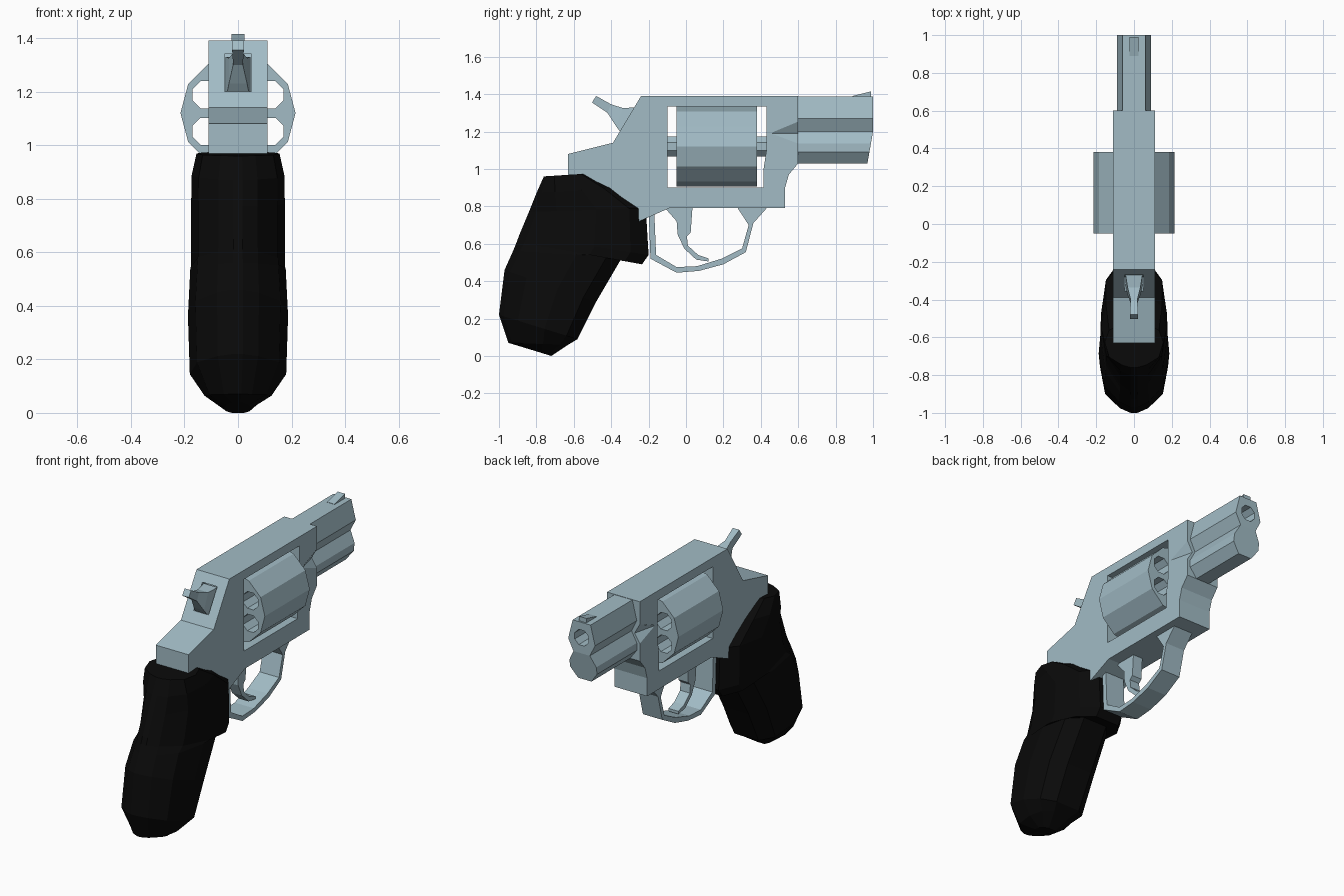
import bpy, bmesh
from math import cos, sin, pi, radians


def material(name, color):
    m = bpy.data.materials.new(name)
    m.diffuse_color = color
    return m


STEEL = material("steel", (0.36, 0.50, 0.56, 1))
BLACK = material("black_rubber", (0.003, 0.003, 0.003, 1))


def loft(name, rings, mat=STEEL):
    """Skin equal-length closed rings and cap both ends."""
    bm = bmesh.new()
    loops = [[bm.verts.new(p) for p in ring] for ring in rings]
    n = len(loops[0])
    for a, b in zip(loops, loops[1:]):
        for i in range(n):
            j = (i + 1) % n
            bm.faces.new((a[i], a[j], b[j], b[i]))
    bm.faces.new(loops[0])
    bm.faces.new(loops[-1])
    bmesh.ops.recalc_face_normals(bm, faces=bm.faces)
    me = bpy.data.meshes.new(name)
    bm.to_mesh(me)
    bm.free()
    me.materials.append(mat)
    ob = bpy.data.objects.new(name, me)
    bpy.context.collection.objects.link(ob)
    return ob


def plate(name, yz, half):
    """Side profile given a thickness across x."""
    return loft(name, [[(x, y, z) for y, z in yz] for x in (-half, half)])


def bar(name, xz, y0, y1):
    """Cross-section run along y."""
    return loft(name, [[(x, y, z) for x, z in xz] for y in (y0, y1)])


def ngon(n, r, cx, cz, turn=0.0):
    return [(cx + r * cos(2 * pi * i / n + turn), cz + r * sin(2 * pi * i / n + turn))
            for i in range(n)]


def mirrored(half):
    return half + [(-x, z) for x, z in reversed(half)]


def cut(ob, cutter):
    cutter.hide_render = True
    mod = ob.modifiers.new("cut", 'BOOLEAN')
    mod.operation, mod.solver, mod.object = 'DIFFERENCE', 'EXACT', cutter
    bpy.context.view_layer.objects.active = ob
    bpy.ops.object.modifier_apply(modifier=mod.name)
    bpy.data.objects.remove(cutter)


# Frame with open window, hammer slot and side grooves at its front
frame = plate("frame", [
    (-0.24, 1.39), (0.60, 1.39), (0.60, 1.03), (0.55, 0.97), (0.53, 0.90), (0.53, 0.79),
    (-0.09, 0.79), (-0.25, 0.72), (-0.30, 0.80), (-0.45, 0.90), (-0.63, 0.93),
    (-0.63, 1.08), (-0.39, 1.14)], 0.11)
cut(frame, plate("window_cutter", [
    (-0.10, 1.335), (0.43, 1.335), (0.43, 1.10), (0.415, 1.0), (0.415, 0.90), (-0.10, 0.90)], 0.3))
cut(frame, plate("hammer_slot_cutter", [
    (-0.27, 1.34), (-0.23, 1.34), (-0.28, 1.20), (-0.36, 1.20), (-0.45, 1.25), (-0.4, 1.34)], 0.05))
for s in (-1, 1):
    cut(frame, loft("groove_cutter", [
        [(s * 0.113, 0.46, 1.20), (s * 0.109, 0.46, 1.19), (s * 0.113, 0.46, 1.18)],
        [(s * 0.115, 0.62, 1.27), (s * 0.070, 0.62, 1.19), (s * 0.115, 0.62, 1.12)]]))

# Twelve-sided cylinder with six through chambers, and its axle
AXIS = 1.12
drum = bar("cylinder", ngon(12, 0.215, 0, AXIS), -0.05, 0.38)
for i in range(6):
    a = radians(30 + 60 * i)
    cut(drum, bar("chamber_cutter",
                  ngon(8, 0.055, 0.137 * cos(a), AXIS + 0.137 * sin(a), pi / 8), -0.2, 0.5))
bar("cylinder_axle", ngon(8, 0.058, 0, AXIS, pi / 8), -0.11, 0.44)

# Barrel with bore, and the slanted lug below
barrel = bar("barrel", mirrored([(0.06, 1.388), (0.09, 1.27), (0.055, 1.20)]), 0.59, 1.0)
cut(barrel, bar("bore_cutter", ngon(8, 0.05, 0, 1.295, pi / 8), 0.66, 1.05))
lug = mirrored([(0.055, 1.20), (0.09, 1.135), (0.09, 1.09), (0.045, 1.03)])
loft("barrel_lug", [[(x, 0.59, z) for x, z in lug],
                    [(x, 1.0 - 0.03 * (1.20 - z) / 0.17, z) for x, z in lug]])

# Front sight ramp
plate("front_sight", [(0.89, 1.38), (0.89, 1.39), (0.99, 1.415), (0.99, 1.38)], 0.025)

# Hammer: upper edge, lower edge, half width
hammer = [((-0.26, 1.33), (-0.33, 1.17), 0.046), ((-0.335, 1.325), (-0.375, 1.23), 0.034),
          ((-0.40, 1.345), (-0.42, 1.30), 0.018), ((-0.48, 1.39), (-0.503, 1.355), 0.022)]
loft("hammer", [[(-w, *up), (w, *up), (w, *lo), (-w, *lo)] for up, lo, w in hammer])

# Trigger guard strap
plate("trigger_guard", [
    (-0.20, 0.78), (-0.19, 0.52), (-0.05, 0.445), (0.07, 0.455), (0.20, 0.49), (0.32, 0.555),
    (0.36, 0.71), (0.44, 0.80), (0.27, 0.80), (0.335, 0.70), (0.30, 0.575), (0.19, 0.52),
    (0.06, 0.48), (-0.05, 0.475), (-0.16, 0.54), (-0.17, 0.78)], 0.065)

# Trigger
plate("trigger", [
    (-0.12, 0.80), (-0.05, 0.72), (-0.045, 0.65), (-0.01, 0.575), (0.055, 0.515), (0.12, 0.505),
    (0.12, 0.522), (0.065, 0.54), (0.01, 0.59), (0.005, 0.64), (0.025, 0.66), (0.035, 0.80)], 0.033)

# Grip: back point, front point, half width of each ring
grip = [((-0.76, 0.96), (-0.53, 0.975), 0.155), ((-0.80, 0.87), (-0.38, 0.90), 0.173),
        ((-0.84, 0.77), (-0.215, 0.79), 0.175), ((-0.89, 0.65), (-0.20, 0.54), 0.175),
        ((-0.905, 0.61), (-0.235, 0.49), 0.176), ((-0.925, 0.56), (-0.34, 0.53), 0.178),
        ((-0.97, 0.46), (-0.48, 0.29), 0.187), ((-1.0, 0.22), (-0.58, 0.09), 0.180),
        ((-0.95, 0.07), (-0.63, 0.06), 0.125), ((-0.85, 0.04), (-0.72, 0.0), 0.05)]
section = mirrored([(0.45, 0.0), (0.85, 0.14), (1.0, 0.42), (0.85, 0.76), (0.42, 0.94), (0.1, 1.0)])
loft("grip", [[(w * u, f[0] + (b[0] - f[0]) * t, f[1] + (b[1] - f[1]) * t) for u, t in section]
              for b, f, w in grip], BLACK)
